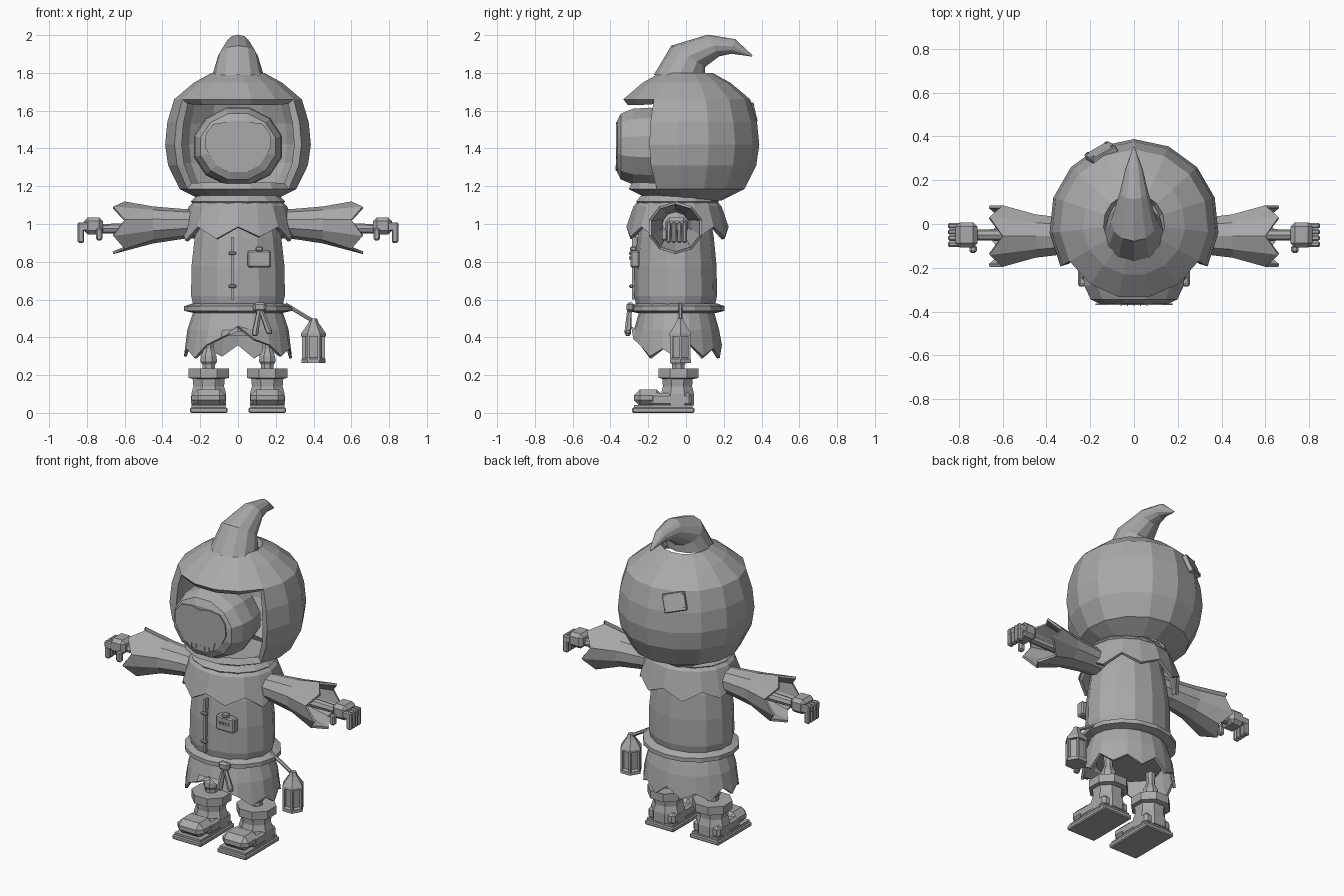
import bpy, bmesh, math
from math import cos, sin, pi, radians
from mathutils import Vector, Matrix

if "Cube" in bpy.data.objects:
    bpy.data.objects.remove(bpy.data.objects["Cube"], do_unlink=True)

clay = bpy.data.materials.new("plain grey")
clay.use_nodes = True
GREY = (0.4, 0.4, 0.4, 1)
clay.diffuse_color = GREY
clay.node_tree.nodes["Principled BSDF"].inputs["Base Color"].default_value = GREY


def finish(name, bm, solid=0):
    bmesh.ops.recalc_face_normals(bm, faces=bm.faces)
    mesh = bpy.data.meshes.new(name)
    bm.to_mesh(mesh)
    bm.free()
    mesh.materials.append(clay)
    obj = bpy.data.objects.new(name, mesh)
    bpy.context.collection.objects.link(obj)
    if solid:
        mod = obj.modifiers.new("thickness", "SOLIDIFY")
        mod.thickness, mod.offset = solid, -1
    return obj


def ring(c, u, v, ru, rv, n, start=0.0):
    """Polygon of n points around c, spanned by the axes u and v."""
    c, u, v = Vector(c), Vector(u).normalized(), Vector(v).normalized()
    angles = [start + 2 * pi * i / n for i in range(n)]
    return [c + u * ru * cos(a) + v * rv * sin(a) for a in angles]


def loft(name, rings, caps=True, solid=0, skip=None):
    """Skin a list of rings; skip(row, column) leaves a face out."""
    bm = bmesh.new()
    rows = [[bm.verts.new(p) for p in r] for r in rings]
    n = len(rows[0])
    for j in range(len(rows) - 1):
        for i in range(n):
            if not (skip and skip(j, i)):
                k = (i + 1) % n
                bm.faces.new((rows[j][i], rows[j][k], rows[j + 1][k], rows[j + 1][i]))
    if caps:
        bm.faces.new(rows[0])
        bm.faces.new(rows[-1])
    return finish(name, bm, solid)


def lathe(name, cx, cy, profile, n, squash=1.0, start=0.0, **kw):
    """Upright turned part from (radius, height) pairs."""
    return loft(name, [ring((cx, cy, z), (1, 0, 0), (0, 1, 0), r, r * squash, n, start)
                       for r, z in profile], **kw)


def box(name, c, size, bevel=0.0, rot=None):
    bm = bmesh.new()
    bmesh.ops.create_cube(bm, size=1, matrix=Matrix.Diagonal((*size, 1)))
    if bevel:
        bmesh.ops.bevel(bm, geom=bm.edges[:], offset=bevel, segments=1, affect="EDGES")
    m = Matrix.Translation(c)
    bm.transform(m @ rot if rot else m)
    return finish(name, bm)


def rod(name, a, b, ra, rb=None, n=6):
    a, b = Vector(a), Vector(b)
    d = (b - a).normalized()
    u = d.orthogonal().normalized()
    v = d.cross(u)
    rb = ra if rb is None else rb
    return loft(name, [ring(a, u, v, ra, ra, n), ring(b, u, v, rb, rb, n)])


# Hood: faceted shell with a wide front opening
hood = [(0.14, 1.80), (0.235, 1.748), (0.34, 1.66), (0.376, 1.54), (0.388, 1.42),
        (0.372, 1.31), (0.31, 1.185), (0.19, 1.125)]
lathe("hood", 0, 0, hood, 15, start=pi / 2, caps=False, solid=0.04,
      skip=lambda j, i: 2 <= j <= 5 and 5 <= i <= 9)

# Curled hood tip
tip = [(-0.035, 1.79, 0.135, 0), (0.012, 1.888, 0.106, 32), (0.145, 1.945, 0.065, 62),
       (0.25, 1.94, 0.04, 105), (0.35, 1.89, 0.004, 120)]
loft("hood_tip", [ring((0, y, z), (1, 0, 0), (0, cos(radians(a)), -sin(radians(a))), r, r, 12)
                  for y, z, r, a in tip])

# Stitched patch on the back of the hood
patch_rot = Vector((-0.41, 0.85, 0.34)).to_track_quat("Z", "Y").to_matrix().to_4x4()
patch_rot = patch_rot @ Matrix.Rotation(radians(12), 4, "Z")
patch_at = Vector((-0.15, 0.325, 1.6))
box("hood_patch", patch_at, (0.13, 0.11, 0.03), 0.004, patch_rot)
for sx in (-1, 1):
    for sy in (-1, 1):
        at = patch_at + (patch_rot @ Vector((sx * 0.05, sy * 0.04, 0.016)))
        box("patch_stitch", at, (0.01, 0.01, 0.008), 0, patch_rot)

# Head, turned about the depth axis, with a thin face plate
head = [(0.16, -0.365), (0.205, -0.345), (0.236, -0.28), (0.242, -0.19), (0.21, -0.07), (0.11, 0.02)]
loft("head", [ring((0, y, 1.41), (1, 0, 0), (0, 0, 1), r, r * 0.88, 12, pi / 12) for r, y in head])
half = [(0, 1.525), (0.06, 1.54), (0.13, 1.53), (0.17, 1.48), (0.175, 1.41), (0.15, 1.36),
        (0.1, 1.345), (0.085, 1.29), (0.04, 1.28)]
outline = half + [(-x, z) for x, z in reversed(half[1:])]
loft("face_plate", [[Vector((x, y, z)) for x, z in outline] for y in (-0.363, -0.371)])
for x in (-0.06, -0.03, 0, 0.03, 0.06):
    box("tooth_line", (x, -0.371, 1.297), (0.005, 0.006, 0.025))

# Cape: collar with a ragged hem
def cape_ring(r, z, zig=0.0):
    pts = ring((0, -0.045, z), (1, 0, 0), (0, 1, 0), r * 1.06, r * 0.95, 16, pi / 2)
    for i, p in enumerate(pts):
        p.z += zig * (1 if i % 2 == 0 else -0.5 - 0.3 * (i % 3))
    return pts

loft("cape", [cape_ring(0.18, 1.14), cape_ring(0.2, 1.14), cape_ring(0.245, 1.095),
              cape_ring(0.285, 0.95, 0.035)], caps=False, solid=0.018)
lathe("collar", 0, -0.045, [(0.23, 1.10), (0.25, 1.12), (0.22, 1.15), (0.15, 1.15)], 14, 0.9)

# Body, belt and ragged skirt
lathe("tunic", 0, -0.055, [(0.235, 0.54), (0.255, 0.62), (0.252, 0.78), (0.235, 0.93), (0.2, 1.1)],
      14, 0.86, pi / 14)
lathe("belt", 0, -0.05, [(0.24, 0.53), (0.285, 0.54), (0.285, 0.565), (0.24, 0.58)], 16, 0.89)

def skirt_ring(r, z, hem=False):
    pts = ring((0, -0.05, z), (1, 0, 0), (0, 1, 0), r, r * 0.84, 20, pi / 2)
    for i, p in enumerate(pts):
        if hem:
            p.z += (0.05, -0.01, 0.03, -0.02)[i % 4]
            gap = abs(i - 10)
            p.z += (0.12, 0.1, 0.0)[min(gap, 2)]
    return pts

loft("skirt", [skirt_ring(0.235, 0.54), skirt_ring(0.268, 0.44), skirt_ring(0.286, 0.31, True)],
     caps=False, solid=0.015)
lathe("hips", 0, -0.05, [(0.2, 0.41), (0.22, 0.54)], 14, 0.84)

# Belt knot with two hanging tails
box("belt_knot", (0.115, -0.295, 0.56), (0.07, 0.04, 0.05), 0.012)
for x, z in ((0.09, 0.42), (0.165, 0.43)):
    rod("belt_tail", (0.115, -0.298, 0.56), (x, -0.308, z), 0.012, 0.018)
    box("tail_end", (x, -0.308, z), (0.032, 0.026, 0.026), 0.006)

# Front fastening and name badge
box("placket", (-0.03, -0.272, 0.765), (0.012, 0.03, 0.33))
for z in (0.845, 0.67):
    box("toggle", (-0.03, -0.29, z), (0.042, 0.022, 0.018), 0.005)
box("badge", (0.113, -0.27, 0.815), (0.125, 0.05, 0.09), 0.008)
box("badge_clip", (0.113, -0.28, 0.868), (0.04, 0.035, 0.025), 0.006)
for x in (0.08, 0.1, 0.12, 0.14):
    box("badge_mark", (x, -0.297, 0.82), (0.01, 0.008, 0.015))

# Lantern on a bracket
rod("lantern_bracket", (0.25, -0.03, 0.575), (0.4, -0.03, 0.485), 0.011)
lathe("lantern_glass", 0.4, -0.03, [(0.046, 0.28), (0.046, 0.42)], 6)
lathe("lantern_base", 0.4, -0.03, [(0.064, 0.265), (0.064, 0.285), (0.05, 0.292)], 6)
lathe("lantern_roof", 0.4, -0.03, [(0.066, 0.405), (0.066, 0.42), (0.028, 0.475), (0.018, 0.5)], 6)
for p in ring((0.4, -0.03, 0.345), (1, 0, 0), (0, 1, 0), 0.055, 0.055, 6):
    box("lantern_post", p, (0.013, 0.013, 0.13))

for side, s in (("left", 1), ("right", -1)):
    # Flared sleeve with a ragged cuff
    sleeve = []
    for x, r, z, zig in ((0.2, 0.075, 1.0, 0), (0.3, 0.082, 1.0, 0), (0.45, 0.1, 0.995, 0),
                         (0.63, 0.142, 0.98, 0.03)):
        pts = ring((s * x, -0.055, z), (0, 1, 0), (0, 0, 1), r * 1.04, r * 0.98, 10, pi / 10)
        for i, p in enumerate(pts):
            p.x += s * zig * (1 if i % 2 else -1)
        sleeve.append(pts)
    loft(side + "_sleeve", sleeve, caps=False, solid=0.014)
    rod(side + "_forearm", (s * 0.3, -0.05, 0.98), (s * 0.73, -0.05, 0.975), 0.036, 0.024, 8)

    # Hand with curled fingers and thumb
    box(side + "_palm", (s * 0.765, -0.05, 0.99), (0.1, 0.115, 0.09), 0.02)
    for k in range(4):
        y = -0.092 + 0.028 * k
        box(side + "_knuckle", (s * 0.82, y, 0.985), (0.06, 0.026, 0.046), 0.007)
        box(side + "_finger", (s * 0.832, y, 0.938), (0.035, 0.025, 0.075), 0.007)
    box(side + "_thumb", (s * 0.735, -0.115, 0.945), (0.035, 0.035, 0.065), 0.009)

    # Leg, boot shaft and cuff
    x = s * 0.155
    lathe(side + "_leg", x, -0.04, [(0.03, 0.45), (0.026, 0.34), (0.045, 0.3), (0.047, 0.27),
                                    (0.036, 0.255), (0.036, 0.2)], 8, start=pi / 8)
    lathe(side + "_boot_shaft", x, -0.045, [(0.1, 0.04), (0.1, 0.1), (0.088, 0.14), (0.094, 0.2)],
          8, 0.95, pi / 8)
    lathe(side + "_boot_cuff", x, -0.04, [(0.06, 0.235), (0.115, 0.235), (0.115, 0.185), (0.09, 0.18)],
          8, start=pi / 8)
    # Rounded toe and double sole
    box(side + "_toe", (x, -0.2, 0.08), (0.18, 0.15, 0.09), 0.032)
    box(side + "_foot", (x, -0.08, 0.07), (0.185, 0.22, 0.07), 0.015)
    box(side + "_welt", (x, -0.12, 0.033), (0.18, 0.31, 0.015))
    box(side + "_sole", (x, -0.12, 0.014), (0.2, 0.33, 0.028), 0.006)
